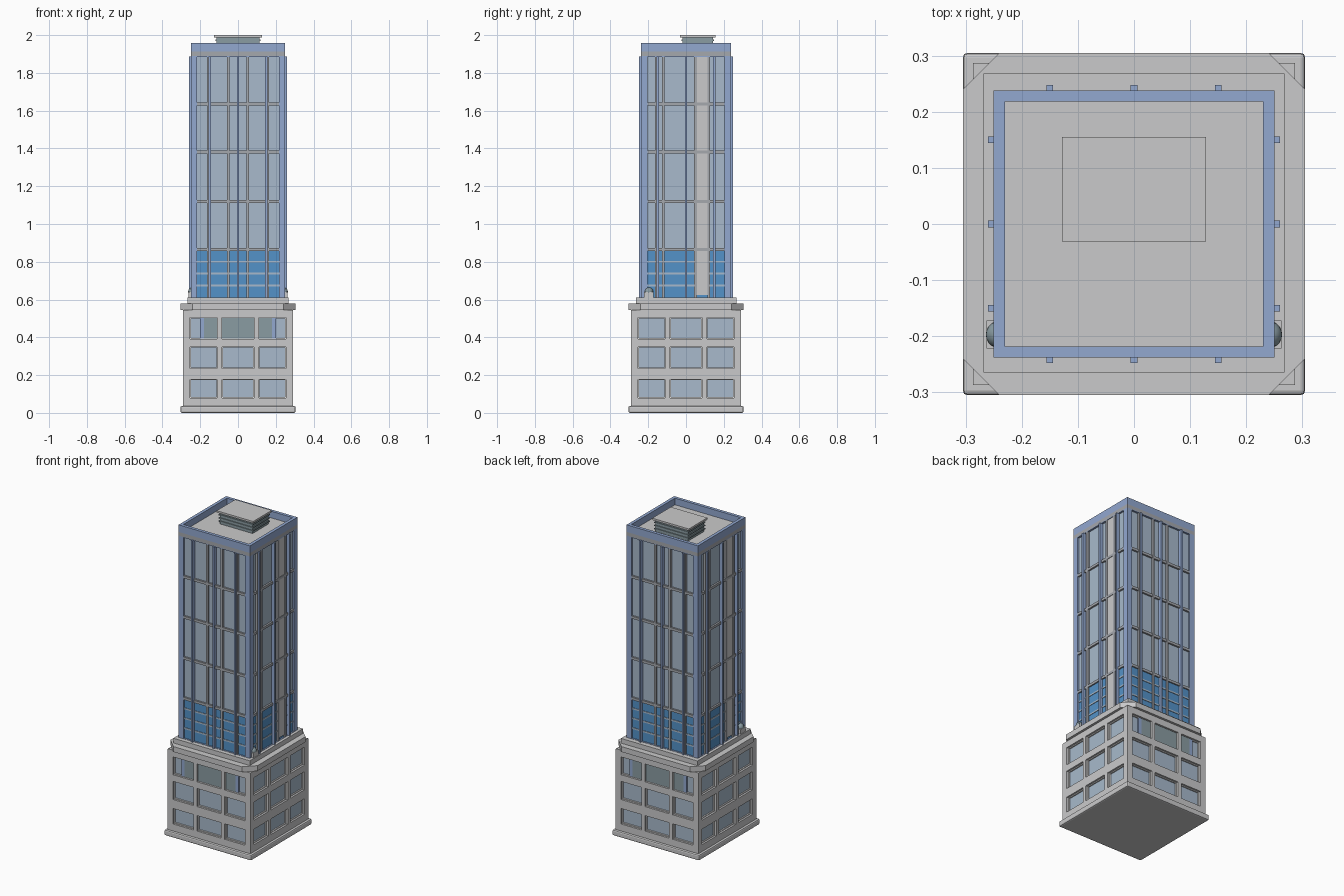
import bpy, bmesh, math
from mathutils import Matrix

if "Cube" in bpy.data.objects:
    bpy.data.objects.remove(bpy.data.objects["Cube"])

def material(name, r, g, b):
    m = bpy.data.materials.new(name)
    lin = [((c / 255 + 0.055) / 1.055) ** 2.4 for c in (r, g, b)]
    m.diffuse_color = (*lin, 1)
    m.use_nodes = True
    m.node_tree.nodes["Principled BSDF"].inputs["Base Color"].default_value = m.diffuse_color
    return m

CONCRETE = material("concrete", 202, 202, 203)
GLASS = material("pale glass", 168, 186, 204)
BLUE = material("blue metal", 146, 168, 208)
BRIGHT = material("bright blue glass", 84, 146, 200)
GREEN = material("grey green", 138, 156, 162)
GREY = material("mullion grey", 165, 168, 174)
WHITE = material("white trim", 232, 232, 232)

def finish(name, bm, *mats):
    me = bpy.data.meshes.new(name)
    bm.to_mesh(me)
    bm.free()
    ob = bpy.data.objects.new(name, me)
    bpy.context.collection.objects.link(ob)
    for m in mats:
        me.materials.append(m)
    return ob

def boxes(name, mat, items):
    """One object from boxes given as (x0, x1, y0, y1, z0, z1)."""
    bm = bmesh.new()
    for x0, x1, y0, y1, z0, z1 in items:
        M = Matrix.Translation(((x0 + x1) / 2, (y0 + y1) / 2, (z0 + z1) / 2)) \
            @ Matrix.Diagonal((x1 - x0, y1 - y0, z1 - z0, 1))
        bmesh.ops.create_cube(bm, size=1, matrix=M)
    return finish(name, bm, mat)

def turn(k, u, d):
    """Facade coordinates (along, outward) to x, y; k = 0 front, 1 right, 2 back, 3 left."""
    return [(u, -d), (d, u), (-u, d), (-d, -u)][k]

def on(k, u0, u1, d0, d1, z0, z1):
    (xa, ya), (xb, yb) = turn(k, u0, d0), turn(k, u1, d1)
    return (min(xa, xb), max(xa, xb), min(ya, yb), max(ya, yb), z0, z1)

def wall(name, k, us, zs, d, depth, frame, pane):
    """Facade whose odd grid cells are recessed panes."""
    bm = bmesh.new()
    def ring(i, j, dist):
        return [bm.verts.new((*turn(k, u, dist), z)) for u, z in
                ((us[i], zs[j]), (us[i + 1], zs[j]), (us[i + 1], zs[j + 1]), (us[i], zs[j + 1]))]
    for i in range(len(us) - 1):
        for j in range(len(zs) - 1):
            a = ring(i, j, d)
            if i % 2 and j % 2:
                b = ring(i, j, d - depth)
                bm.faces.new(b).material_index = 1
                for n in range(4):
                    m = (n + 1) % 4
                    bm.faces.new((a[n], a[m], b[m], b[n]))
            else:
                bm.faces.new(a)
    bmesh.ops.remove_doubles(bm, verts=bm.verts, dist=1e-5)
    return finish(name, bm, frame, pane)

# Podium plinth with softened edges
plinth = boxes("plinth", CONCRETE, [(-.305, .305, -.305, .305, 0, .036)])
bev = plinth.modifiers.new("soft_edge", "BEVEL")
bev.width, bev.segments = .008, 2

# Podium walls with three by three windows per side
US = [-.29, -.253, -.11, -.085, .085, .11, .253, .29]
ZS = [.036, .08, .178, .235, .35, .392, .505, .546]
frames = []
for k in range(4):
    wall("podium_wall", k, US, ZS, .29, .02, CONCRETE, GLASS)
    for i in (1, 3, 5):
        for j in (1, 3, 5):
            u0, u1, z0, z1, t = US[i], US[i + 1], ZS[j], ZS[j + 1], .005
            frames += [on(k, u0, u0 + t, .27, .278, z0, z1), on(k, u1 - t, u1, .27, .278, z0, z1),
                       on(k, u0 + t, u1 - t, .27, .278, z0, z0 + t),
                       on(k, u0 + t, u1 - t, .27, .278, z1 - t, z1)]
boxes("window_frames", WHITE, frames)

# Screens behind the top podium windows, front and back
boxes("top_window_screens", GREEN, [on(k, a, b, .271, .280, .395, .503) for k in (0, 2)
      for a, b in ((-.18, -.111), (-.084, .084), (.111, .18))])
boxes("screen_edges", BLUE, [on(k, a, b, .271, .280, .395, .503) for k in (0, 2)
      for a, b in ((-.2, -.18), (.18, .2))])

# Cornice slab with cut corners
bm = bmesh.new()
c, e = .305, .24
pts = [(e, -c), (c, -e), (c, e), (e, c), (-e, c), (-c, e), (-c, -e), (-e, -c)]
face = bm.faces.new([bm.verts.new((x, y, .546)) for x, y in pts])
top = bmesh.ops.extrude_face_region(bm, geom=[face])
bmesh.ops.translate(bm, vec=(0, 0, .034), verts=[v for v in top["geom"] if isinstance(v, bmesh.types.BMVert)])
bmesh.ops.recalc_face_normals(bm, faces=bm.faces)
finish("cornice", bm, CONCRETE)
boxes("podium_cap", CONCRETE, [(-.287, .287, -.287, .287, .54, .546)])
boxes("tower_step", CONCRETE, [(-.268, .268, -.265, .268, .58, .61)])

# Tower facades
HX, HY, REC = .25, .238, .012
fins, bars, thin, lower, stripes = [], [], [], [], []
for k in range(4):
    h, d = (HX, HY) if k % 2 == 0 else (HY, HX)
    g = h - .034
    wall("tower_wall", k, [-h, -g, g, h], [.61, .612, 1.885, 1.89], d, REC, BLUE, GLASS)
    p = d - REC
    for u in (-.15, 0, .15):
        fins.append(on(k, u - .006, u + .006, p, d + .01, .61, 1.887))
    for u in ((-.157, -.052, .052, .157) if k % 2 == 0 else (-.157, -.12, .05, .12)):
        bars.append(on(k, u - .007, u + .007, p, d, .612, 1.885))
    for z in (.865, 1.12, 1.38, 1.635):
        bars.append(on(k, -g, g, p, d - .001, z - .008, z + .008))
    lower.append(on(k, -g, g, p, p + .003, .612, .86))
    for z in (.675, .738, .80):
        thin.append(on(k, -g, g, p, p + .006, z - .005, z + .005))
    if k % 2:
        stripes.append(on(k, .057, .113, p, p + .008, .625, 1.885))
boxes("vertical_fins", BLUE, fins)
boxes("mullions", GREY, bars)
boxes("lower_glass", BRIGHT, lower)
boxes("lower_glazing_bars", GLASS, thin)
boxes("side_stripes", CONCRETE, stripes)

# Roof, band and parapet
boxes("roof_band", GREY, [(-HX, HX, -HY, HY, 1.889, 1.912)])
boxes("roof", CONCRETE, [(-.23, .23, -.218, .218, 1.912, 1.915)])
boxes("parapet", BLUE, [on(k, -(HX if k % 2 == 0 else HY - .02), (HX if k % 2 == 0 else HY - .02),
      (HY if k % 2 == 0 else HX) - .02, HY if k % 2 == 0 else HX, 1.912, 1.957) for k in range(4)])

# Rooftop plant room
boxes("plant_room", GREEN, [(-.115, .115, -.018, .143, 1.915, 1.988)])
boxes("plant_louvres", GREEN, [(-.12, .12, -.023, .148, z, z + .006) for z in (1.93, 1.95, 1.97)])
boxes("plant_room_roof", CONCRETE, [(-.128, .128, -.031, .155, 1.988, 2.0)])

# Small domed posts on the step, left and right
boxes("post_bases", CONCRETE, [(s * .2515 - .0115, s * .2515 + .0115, -.222, -.172, .61, .64) for s in (-1, 1)])
bm = bmesh.new()
for s in (-1, 1):
    bmesh.ops.create_uvsphere(bm, u_segments=20, v_segments=12, radius=.024,
                              matrix=Matrix.Translation((s * .24, -.197, .641)))
for f in bm.faces:
    f.smooth = True
finish("post_domes", bm, GREEN)
